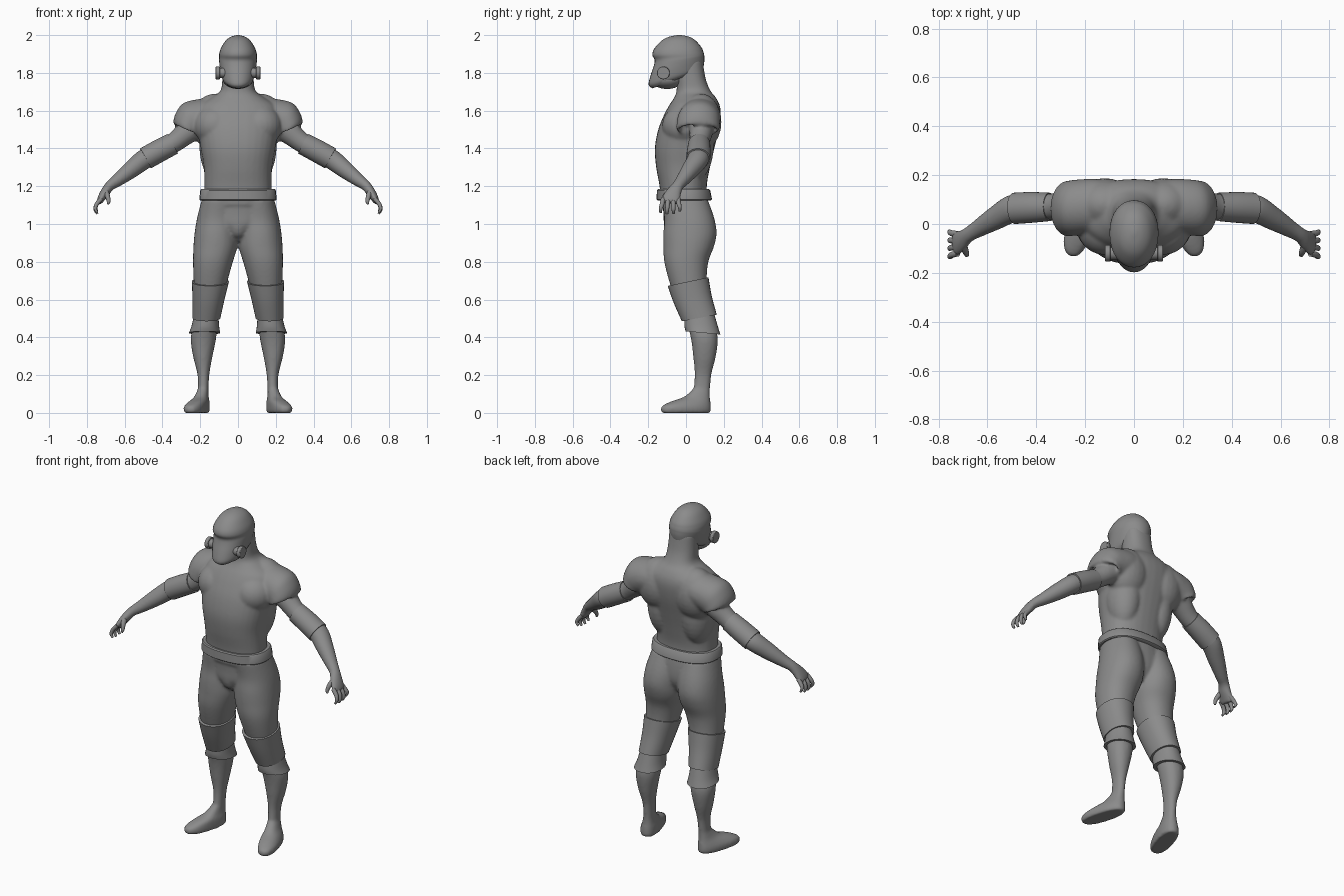
import bpy, bmesh, math
from mathutils import Vector as V, Matrix

SEG = 32
grey = bpy.data.materials.new("dark_grey")
grey.diffuse_color = (.26, .26, .26, 1)


def catmull(a, b, c, d, t):
    return 0.5 * (2 * b + (c - a) * t + (2 * a - 5 * b + 4 * c - d) * t * t + (3 * b - a - 3 * c + d) * t ** 3)


def loft(bm, rings, power=2.0, steps=4):
    """Closed skin over rings (centre, half axis u, half axis v)."""
    rs = []
    for i in range(len(rings) - 1):
        q = [rings[max(i - 1, 0)], rings[i], rings[i + 1], rings[min(i + 2, len(rings) - 1)]]
        for k in range(steps):
            rs.append([catmull(q[0][j], q[1][j], q[2][j], q[3][j], k / steps) for j in range(3)])
    rs.append(rings[-1])
    rows = []
    for c, u, v in rs:
        row = []
        for k in range(SEG):
            a = 2 * math.pi * k / SEG
            ca, sa = math.cos(a), math.sin(a)
            p = c + u * math.copysign(abs(ca) ** (2 / power), ca) + v * math.copysign(abs(sa) ** (2 / power), sa)
            row.append(bm.verts.new(p))
        rows.append(row)
    for a, b in zip(rows, rows[1:]):
        for k in range(SEG):
            m = (k + 1) % SEG
            bm.faces.new((a[k], a[m], b[m], b[k]))
    bm.faces.new(rows[0])
    bm.faces.new(rows[-1])


def span(f, b, w):
    """Ring from its front point, back point and half width."""
    f, b = V(f), V(b)
    u = (f - b) / 2
    return ((f + b) / 2, u, V((-u.y, u.x, 0)).normalized() * w)


def mid(yf, zf, yb, zb, w):
    return span((0, yf, zf), (0, yb, zb), w)


def side(s, x0, x1, yf, zf, yb, zb):
    c = s * (x0 + x1) / 2
    return span((c, yf, zf), (c, yb, zb), (x1 - x0) / 2)


def limb(s, pts):
    """Rings along a path of (x, y, z, half width, half thickness)."""
    p = [V((s * q[0], q[1], q[2])) for q in pts]
    out = []
    for i, q in enumerate(pts):
        t = (p[min(i + 1, len(p) - 1)] - p[max(i - 1, 0)]).normalized()
        u = V((0, 1, 0)) - t * t.y
        u.normalize()
        out.append((p[i], u * q[3], t.cross(u) * q[4]))
    return out


def ball(bm, c, r):
    m = Matrix.Translation(c) @ Matrix.Diagonal((*r, 1))
    bmesh.ops.create_uvsphere(bm, u_segments=24, v_segments=16, radius=1, matrix=m)


def finish(bm, name, angle=40):
    bmesh.ops.recalc_face_normals(bm, faces=bm.faces)
    me = bpy.data.meshes.new(name)
    bm.to_mesh(me)
    bm.free()
    me.materials.append(grey)
    ob = bpy.data.objects.new(name, me)
    bpy.context.collection.objects.link(ob)
    bpy.ops.object.select_all(action='DESELECT')
    ob.select_set(True)
    bpy.context.view_layer.objects.active = ob
    bpy.ops.object.shade_smooth_by_angle(angle=math.radians(angle))
    return ob


# Body: overlapping lofts fused by a voxel remesh
bm = bmesh.new()
torso = [(1.10, -.13, .115, .18), (1.2, -.14, .11, .178), (1.3, -.158, .127, .181), (1.4, -.165, .15, .198),
         (1.5, -.147, .174, .214), (1.58, -.115, .184, .215), (1.63, -.088, .178, .2),
         (1.67, -.062, .158, .14), (1.705, -.05, .13, .093), (1.77, -.05, .104, .083), (1.87, -.05, .088, .08)]
loft(bm, [mid(f, z, b, z, w) for z, f, b, w in torso], 2.3)
# Pelvis and crotch
loft(bm, [mid(f, z, b, z, w) for z, f, b, w in
          [(1.17, -.13, .11, .178), (1.06, -.12, .125, .2), (.98, -.112, .12, .14), (.91, -.06, .08, .05)]])
ball(bm, (0, -.07, 1.01), (.06, .048, .085))
leg = [(1.13, .01, .192, -.128, .115), (1.03, 0, .217, -.115, .15), (.95, 0, .23, -.12, .162),
       (.88, .003, .236, -.12, .148), (.8, .027, .238, -.115, .118), (.7, .055, .235, -.09, .11),
       (.6, .08, .23, -.055, .122), (.5, .108, .228, -.004, .142), (.4, .115, .25, .025, .168),
       (.3, .135, .238, .038, .158), (.2, .152, .214, .046, .134), (.1, .157, .212, .036, .126)]
foot = [(.13, .185, .04, .184, .125, .027), (.085, .205, -.01, .182, .126, .036), (.06, .232, -.08, .18, .128, .047),
        (.035, .256, -.127, .18, .13, .054), (.01, .258, -.132, .18, .13, .054), (0, .256, -.126, .18, .126, .05)]
arm = [(.18, .085, 1.54, .07, .07), (.27, .08, 1.485, .062, .062), (.34, .071, 1.43, .053, .053),
       (.43, .068, 1.38, .057, .052), (.50, .062, 1.34, .057, .053), (.57, .022, 1.285, .048, .046),
       (.64, -.02, 1.23, .036, .034), (.68, -.045, 1.20, .032, .027), (.705, -.066, 1.165, .042, .025),
       (.727, -.08, 1.13, .05, .019), (.735, -.083, 1.11, .045, .013)]
# Sleeve rings: x, y, z, then upper half axis (x, z) and half depth
sleeve = [(.06, .078, 1.578, 0, .095, .085), (.15, .076, 1.572, .01, .095, .108), (.235, .068, 1.55, .045, .095, .114),
          (.262, .064, 1.525, .066, .066, .114), (.272, .063, 1.50, .071, .036, .113), (.265, .063, 1.497, .061, .03, .1),
          (.25, .066, 1.53, .055, .03, .09)]
for s in (1, -1):
    loft(bm, [side(s, x0, x1, f, z, b, z) for z, x0, x1, f, b in leg], 2.15)
    loft(bm, [span((s * fx, fy, z), (s * bx, by, z), w) for z, fx, fy, bx, by, w in foot], 2.4)
    loft(bm, limb(s, arm))
    loft(bm, [(V((s * x, y, z)), V((s * a, 0, b)), V((0, d, 0))) for x, y, z, a, b, d in sleeve])
    # Chest, shoulder blade and flank muscles
    ball(bm, (s * .12, -.01, 1.52), (.115, .117, .11))
    ball(bm, (s * .12, .08, 1.54), (.13, .108, .15))
    ball(bm, (s * .11, .04, 1.42), (.095, .108, .2))
body = finish(bm, "body")
rm = body.modifiers.new("fuse", 'REMESH')
rm.mode = 'VOXEL'
rm.voxel_size = .008
rm.use_smooth_shade = True
sm = body.modifiers.new("soften", 'SMOOTH')
sm.factor = .5
sm.iterations = 8

# Fingers and thumbs
bm = bmesh.new()
for s in (1, -1):
    for i in range(4):
        y = -.12 + i * .026
        tip = y * 1.3 + .022
        drop = (.0, -.006, -.004, .008)[i]
        loft(bm, limb(s, [(.722, y, 1.135, .013, .012), (.748, (y + tip) / 2, 1.105, .012, .011),
                          (.755, tip, 1.08 + drop, .010, .009), (.745, tip, 1.06 + drop, .007, .006)]))
    loft(bm, limb(s, [(.70, -.085, 1.17, .018, .016), (.69, -.112, 1.145, .014, .013),
                      (.685, -.125, 1.12, .010, .010), (.688, -.128, 1.105, .006, .006)]))
finish(bm, "fingers")

# Helmet
bm = bmesh.new()
loft(bm, [mid(*r) for r in [
    (-.178, 1.718, .075, 1.81, .07), (-.198, 1.737, .09, 1.825, .086), (-.188, 1.785, .097, 1.86, .095),
    (-.17, 1.84, .097, 1.885, .1), (-.166, 1.868, .096, 1.897, .1), (-.178, 1.895, .092, 1.912, .099),
    (-.168, 1.928, .082, 1.935, .09), (-.13, 1.97, .052, 1.97, .066), (-.09, 1.991, .018, 1.991, .038),
    (-.045, 2.0, -.025, 2.0, .008)]], 2.1)
# Jaw underside
ball(bm, (0, -.1, 1.765), (.08, .085, .05))
finish(bm, "helmet", 60)

# Round helmet filters
bm = bmesh.new()
for s in (1, -1):
    for x, r, d in ((.088, .026, .05), (.107, .034, .022)):
        m = Matrix.Translation((s * x, -.12, 1.80)) @ Matrix.Rotation(math.pi / 2, 4, 'Y')
        bmesh.ops.create_cone(bm, cap_ends=True, segments=32, radius1=r, radius2=r, depth=d, matrix=m)
filters = finish(bm, "helmet_filters")
bv = filters.modifiers.new("round", 'BEVEL')
bv.width = .003
bv.segments = 2

# Belt
bm = bmesh.new()
loft(bm, [mid(-.15, 1.125, .132, 1.125, .2), mid(-.156, 1.13, .138, 1.13, .205),
          mid(-.154, 1.178, .128, 1.178, .2), mid(-.148, 1.184, .122, 1.184, .195)], 2.4, 1)
finish(bm, "belt")

# Knee pads, shin bands and elbow bands
pads, bands, elbows = bmesh.new(), bmesh.new(), bmesh.new()
for s in (1, -1):
    loft(pads, [side(s, *r) for r in [
        (.048, .244, -.097, .672, .119, .718), (.071, .241, -.066, .585, .136, .62),
        (.093, .241, -.022, .485, .163, .52)]], 2.15)
    loft(bands, [side(s, *r) for r in [
        (.104, .232, -.008, .51, .148, .53), (.1, .246, -.008, .46, .168, .46),
        (.094, .26, -.002, .432, .182, .415)]], 2.15)
    loft(elbows, limb(s, [(.345, .07, 1.425, .058, .058), (.42, .068, 1.386, .063, .06),
                          (.49, .064, 1.347, .064, .06)]))
finish(pads, "knee_pads")
finish(bands, "shin_bands")
finish(elbows, "elbow_bands")
